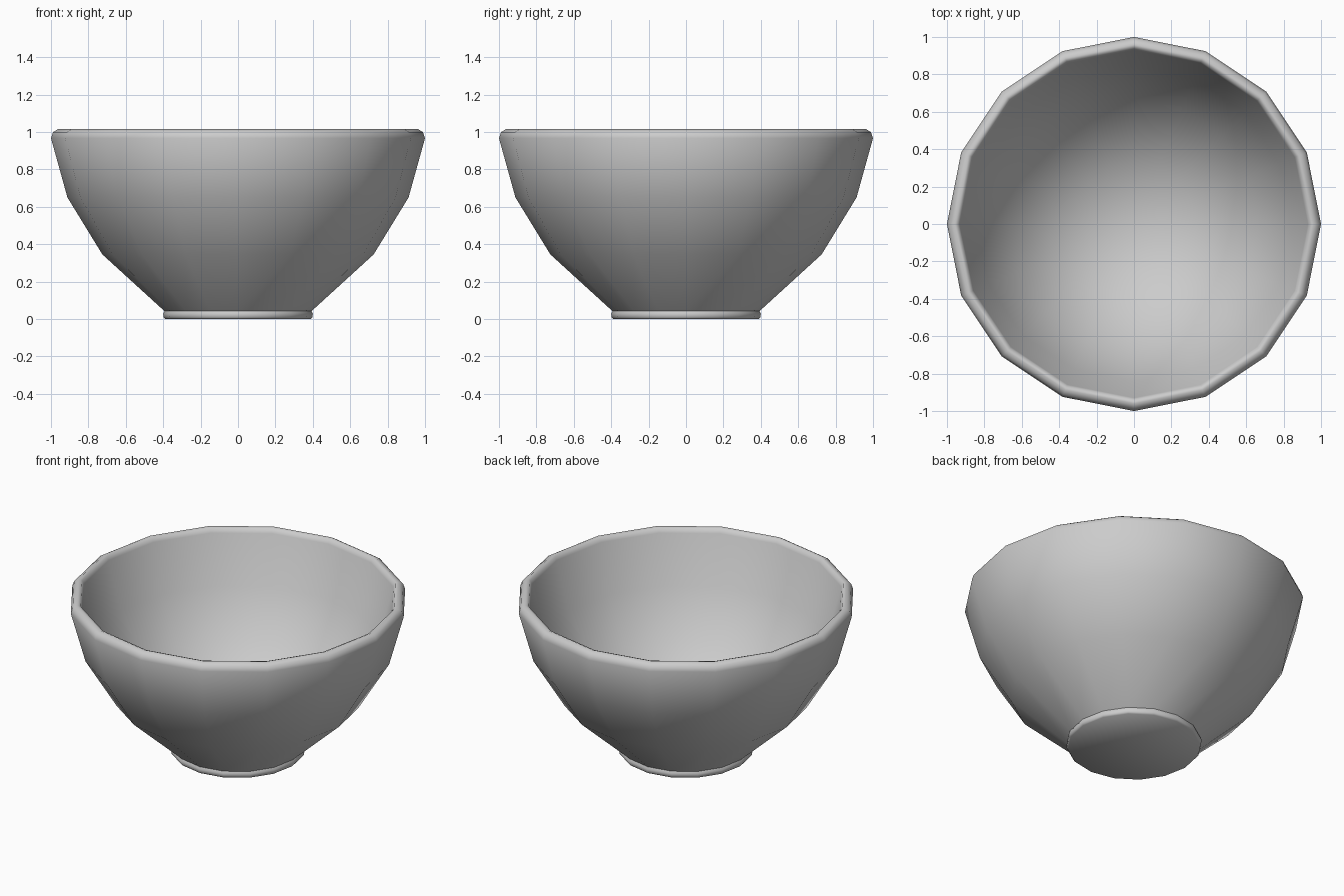
import bpy, bmesh
from math import cos, sin, pi, radians

if "Cube" in bpy.data.objects:
    bpy.data.objects.remove(bpy.data.objects["Cube"])

SIDES = 16


def lathe(name, profile, sides):
    """Turn an (r, z) profile around z; ends with r = 0 become poles."""
    bm = bmesh.new()
    rings = []
    for r, z in profile:
        n = 1 if r == 0 else sides
        rings.append([bm.verts.new((r * cos(2 * pi * i / sides),
                                    r * sin(2 * pi * i / sides), z))
                      for i in range(n)])
    for a, b in zip(rings, rings[1:]):
        for i in range(sides):
            j = (i + 1) % sides
            if len(a) == 1:
                bm.faces.new((a[0], b[j], b[i]))
            elif len(b) == 1:
                bm.faces.new((a[i], a[j], b[0]))
            else:
                bm.faces.new((a[i], a[j], b[j], b[i]))
    bmesh.ops.recalc_face_normals(bm, faces=bm.faces)
    mesh = bpy.data.meshes.new(name)
    bm.to_mesh(mesh)
    bm.free()
    obj = bpy.data.objects.new(name, mesh)
    bpy.context.collection.objects.link(obj)
    return obj


# Bowl: foot, outer wall, rounded rim, inner wall, floor
bowl = lathe("bowl", [
    (0, 0), (0.39, 0), (0.398, 0.01), (0.40, 0.028), (0.393, 0.042),
    (0.725, 0.345), (0.912, 0.65),
    (1.0, 0.967), (0.989, 0.999), (0.96, 1.017), (0.941, 1.01), (0.93, 0.985),
    (0.842, 0.68), (0.668, 0.395), (0.33, 0.08), (0, 0.075),
], SIDES)

bpy.context.view_layer.objects.active = bowl
bowl.select_set(True)
bpy.ops.object.shade_smooth_by_angle(angle=radians(55))
